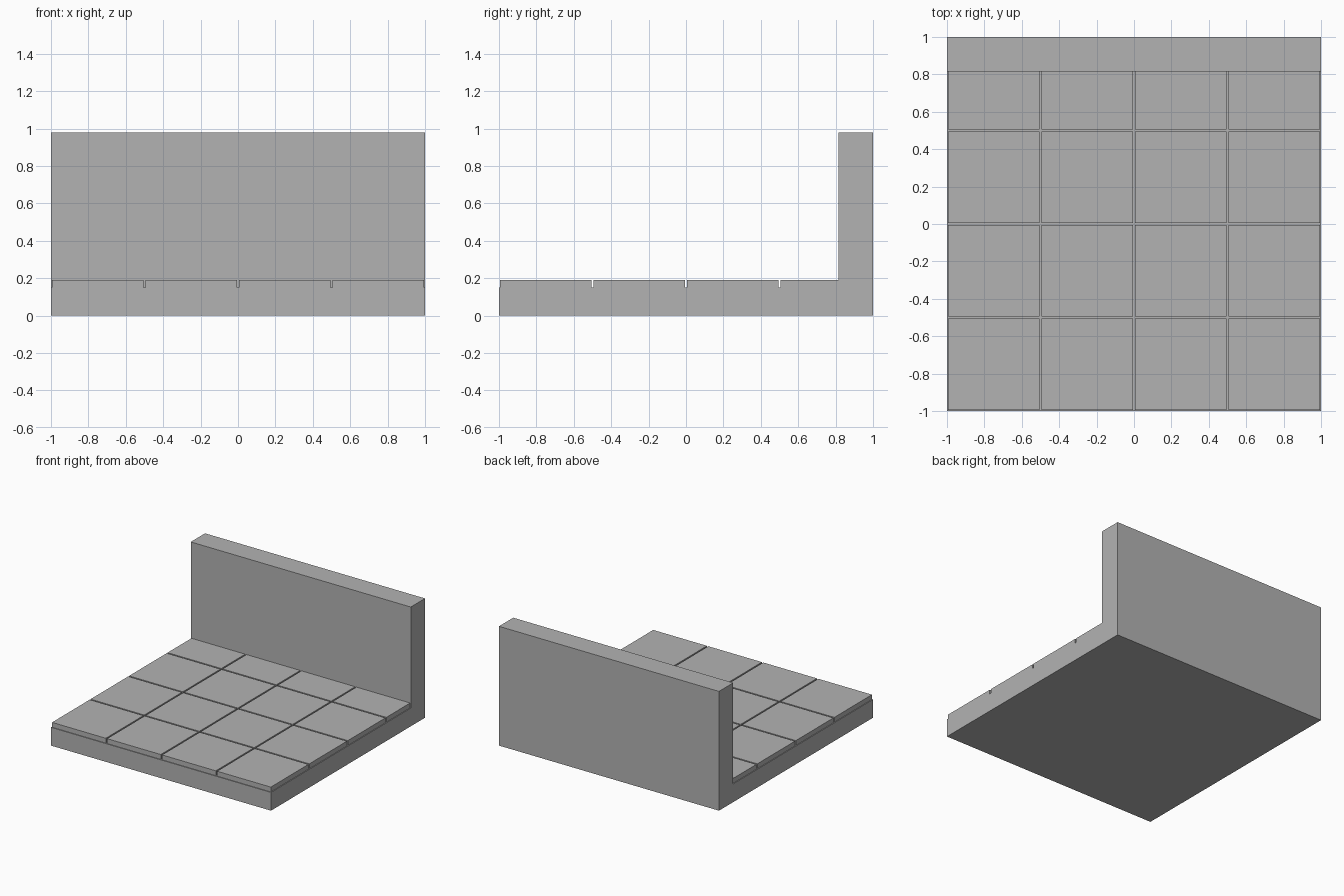
import bpy
from mathutils import Vector

cube = bpy.data.objects.get("Cube")
if cube:
    bpy.data.objects.remove(cube, do_unlink=True)

stone = bpy.data.materials.new("stone_grey")
stone.use_nodes = True
GREY = (0.45, 0.45, 0.45, 1)
stone.diffuse_color = GREY
stone.node_tree.nodes["Principled BSDF"].inputs["Base Color"].default_value = GREY

BASE_TOP, FLOOR_TOP, WALL_TOP = 0.15, 0.19, 0.98
WALL_FRONT = 0.815
GAP = 0.006  # half the width of a groove


def box(name, low, high):
    low, high = Vector(low), Vector(high)
    bpy.ops.mesh.primitive_cube_add(size=1, location=(low + high) / 2)
    obj = bpy.context.object
    obj.name = name
    obj.scale = high - low
    bpy.ops.object.transform_apply(location=False, rotation=False, scale=True)
    obj.data.materials.append(stone)
    return obj


# L-shaped body: a profile extruded across the width
profile = [(-1, 0), (1, 0), (1, WALL_TOP), (WALL_FRONT, WALL_TOP),
           (WALL_FRONT, BASE_TOP), (-1, BASE_TOP)]
n = len(profile)
verts = [(x, y, z) for x in (-1, 1) for y, z in profile]
faces = [tuple(reversed(range(n))), tuple(range(n, 2 * n))]
faces += [(i, (i + 1) % n, (i + 1) % n + n, i + n) for i in range(n)]
mesh = bpy.data.meshes.new("base_and_wall")
mesh.from_pydata(verts, [], faces)
mesh.materials.append(stone)
bpy.context.collection.objects.link(bpy.data.objects.new("base_and_wall", mesh))

# Floor tiles: four by four, the back row cut short by the wall
for row in range(4):
    for col in range(4):
        x, y = -1 + col / 2, -1 + row / 2
        back = min(y + 0.5 - GAP, WALL_FRONT)
        box(f"floor_tile_{row + 1}_{col + 1}",
            (x + GAP, y + GAP, BASE_TOP), (x + 0.5 - GAP, back, FLOOR_TOP))
